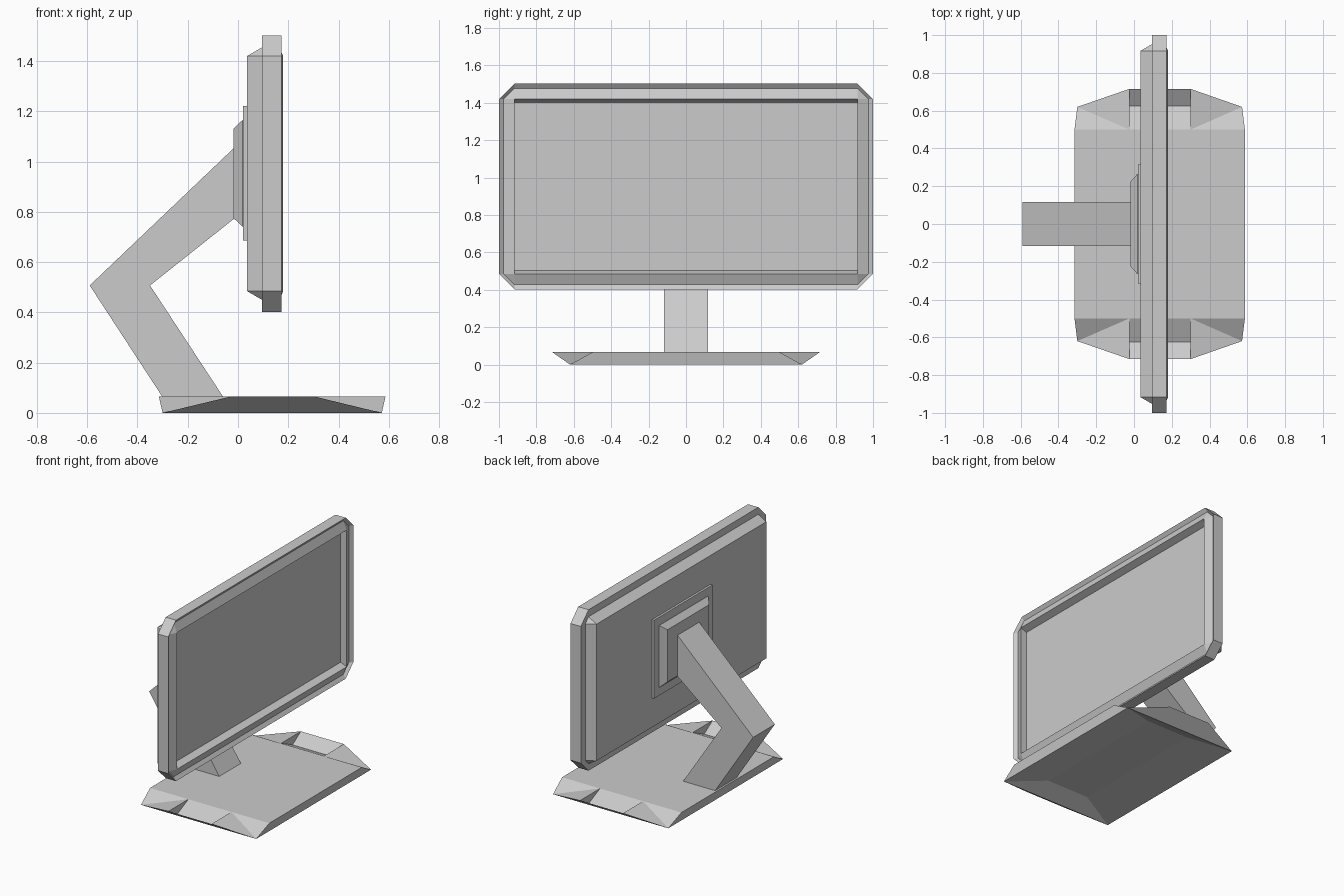
import bpy, bmesh

if "Cube" in bpy.data.objects:
    bpy.data.objects.remove(bpy.data.objects["Cube"])


def finish(name, bm):
    """Weld, orient and link a bmesh as a flat-shaded object."""
    bmesh.ops.remove_doubles(bm, verts=bm.verts, dist=0.0005)
    bmesh.ops.recalc_face_normals(bm, faces=bm.faces)
    me = bpy.data.meshes.new(name)
    bm.to_mesh(me)
    bm.free()
    ob = bpy.data.objects.new(name, me)
    bpy.context.collection.objects.link(ob)
    return ob


def loft(name, rings):
    """Skin a list of equal-length point rings and cap both ends."""
    bm = bmesh.new()
    loops = [[bm.verts.new(p) for p in r] for r in rings]
    n = len(loops[0])
    for a, b in zip(loops, loops[1:]):
        for i in range(n):
            j = (i + 1) % n
            bm.faces.new((a[i], a[j], b[j], b[i]))
    bm.faces.new(loops[0])
    bm.faces.new(loops[-1])
    return finish(name, bm)


def rect(x, hy, hz, cz):
    return [(x, -hy, cz - hz), (x, hy, cz - hz), (x, hy, cz + hz), (x, -hy, cz + hz)]


def chopped(x, e, hy=0.917, hz=0.467, cz=0.952):
    """Rectangle whose four sides are pushed out by e, giving cut corners."""
    return [(x, -hy, cz - hz - e), (x, hy, cz - hz - e),
            (x, hy + e, cz - hz), (x, hy + e, cz + hz),
            (x, hy, cz + hz + e), (x, -hy, cz + hz + e),
            (x, -hy - e, cz + hz), (x, -hy - e, cz - hz)]


# Screen housing: back, sloped edge, rim, grooved bezel, recessed panel
profile = [(0.035, 0), (0.095, 0.035), (0.095, 0.083), (0.173, 0.083),
           (0.155, 0.058), (0.18, 0)]
rings = [chopped(x, e) for x, e in profile]
rings.append(chopped(0.134, 0, hz=0.448))
loft("screen_housing", rings)

# Mounting plate and tapered boss on the back
loft("mount_plate", [rect(0.04, 0.315, 0.268, 0.953), rect(0.02, 0.315, 0.268, 0.953)])
loft("mount_boss", [rect(0.03, 0.265, 0.212, 0.953), rect(0.018, 0.265, 0.212, 0.953),
                    rect(-0.018, 0.225, 0.178, 0.953)])

# Bent arm, a side profile extruded across y
arm = [(-0.01, 1.06), (-0.59, 0.507), (-0.295, 0.055), (-0.053, 0.055),
       (-0.35, 0.507), (-0.01, 0.777)]
bm = bmesh.new()
sides = [[bm.verts.new((x, y, z)) for x, z in arm] for y in (-0.117, 0.117)]
for i in range(6):
    j = (i + 1) % 6
    bm.faces.new((sides[0][i], sides[0][j], sides[1][j], sides[1][i]))
for s in sides:
    bm.faces.new((s[0], s[1], s[4], s[5]))
    bm.faces.new((s[1], s[2], s[3], s[4]))
finish("support_arm", bm)

# Foot: flat top, drooping corners, notched ends, hollow underside
T, U = 0.066, 0.054
X0, X1 = -0.025, 0.3
bm = bmesh.new()


def face(*pts):
    bm.faces.new([bm.verts.new(p) for p in pts])


face((-0.315, -0.5, T), (X0, -0.5, T), (X1, -0.5, T), (0.587, -0.5, T),
     (0.587, 0.5, T), (X1, 0.5, T), (X0, 0.5, T), (-0.315, 0.5, T))
face((X0, -0.5, U), (X1, -0.5, U), (X1, 0.5, U), (X0, 0.5, U))
for s in (-1, 1):
    def P(x, y, z):
        return (x, s * y, z)
    for xe, xc, xm in ((-0.315, -0.3, X0), (0.587, 0.572, X1)):
        face(P(xe, 0.5, T), P(xm, 0.5, T), P(xc, 0.62, 0))
        face(P(xm, 0.5, T), P(xm, 0.715, T), P(xc, 0.62, 0))
        face(P(xm, 0.5, T), P(xm, 0.715, T), P(xm, 0.625, 0.008))
    for y in (0.5, 0.715):
        face(P(X0, y, T), P(X1, y, T), P(X1, 0.625, 0.008), P(X0, 0.625, 0.008))
    face(P(-0.3, 0.62, 0), P(0.572, 0.62, 0), P(X1, 0.715, T), P(X0, 0.715, T))
    face(P(-0.3, 0.62, 0), P(0.572, 0.62, 0), P(X1, 0.5, U), P(X0, 0.5, U))
for xe, xc, xm in ((-0.315, -0.3, X0), (0.587, 0.572, X1)):
    face((xe, -0.5, T), (xe, 0.5, T), (xc, 0.62, 0), (xc, -0.62, 0))
    face((xm, -0.5, U), (xm, 0.5, U), (xc, 0.62, 0), (xc, -0.62, 0))
finish("foot", bm)
